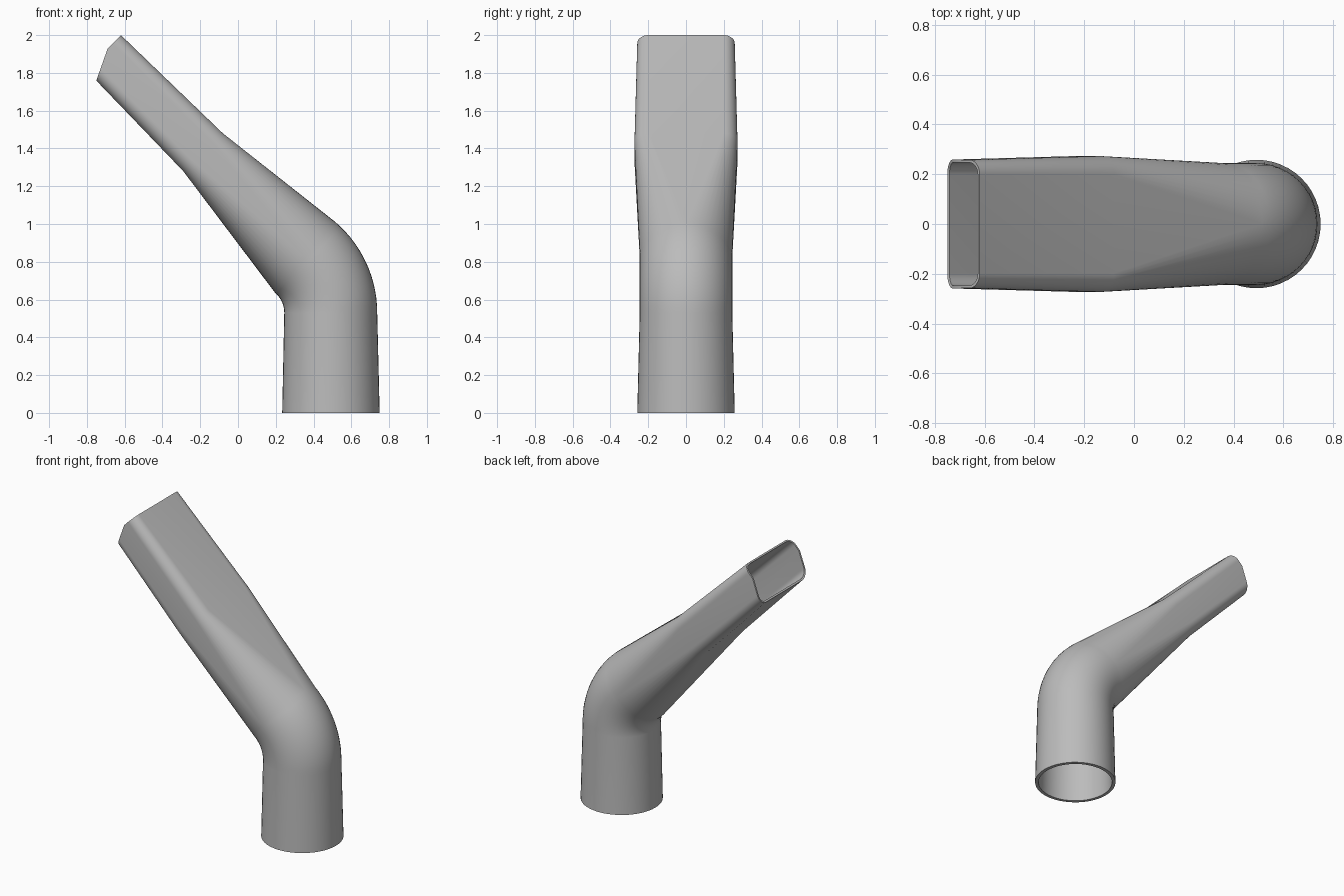
import bpy
import bmesh
from math import sin, cos, pi, radians
from mathutils import Vector

cube = bpy.data.objects.get("Cube")
if cube:
    bpy.data.objects.remove(cube)

grey = bpy.data.materials.new("plain grey")
grey.use_nodes = True
colour = (0.5, 0.5, 0.5, 1)
grey.diffuse_color = colour
grey.node_tree.nodes["Principled BSDF"].inputs["Base Color"].default_value = colour

CORNER_STEPS = 12


def section(bm, low, high, half_width, radius=None):
    """Rounded rectangle between two points of the xz plane; a full ellipse without radius."""
    low, high = Vector((low[0], 0, low[1])), Vector((high[0], 0, high[1]))
    centre, up = (low + high) / 2, (high - low).normalized()
    half_height = (high - low).length / 2
    ry, rz = (radius, radius) if radius else (half_width, half_height)
    ring = []
    for corner, (sy, sz) in enumerate([(1, 1), (-1, 1), (-1, -1), (1, -1)]):
        for i in range(CORNER_STEPS + 1):
            a = (corner + i / CORNER_STEPS) * pi / 2
            y = sy * (half_width - ry) + ry * cos(a)
            z = sz * (half_height - rz) + rz * sin(a)
            ring.append(bm.verts.new(centre + up * z + Vector((0, y, 0))))
    return ring


bm = bmesh.new()

# Tapered round socket
rings = [section(bm, (0.234, 0), (0.75, 0), 0.258)]

# Round elbow
BEND_STEPS, BEND_ANGLE = 14, radians(49.5)
for i in range(BEND_STEPS + 1):
    a = BEND_ANGLE * i / BEND_STEPS
    inner, outer = ((0.105 + r * cos(a), 0.53 + r * sin(a)) for r in (0.14, 0.632))
    rings.append(section(bm, inner, outer, 0.245))

# Flattened neck and mouth
rings.append(section(bm, (-0.29, 1.28), (-0.08, 1.48), 0.273, 0.075))
rings.append(section(bm, (-0.803, 1.814), (-0.62, 2.0), 0.258, 0.06))

for a, b in zip(rings, rings[1:]):
    for i in range(len(a)):
        j = (i + 1) % len(a)
        bm.faces.new((a[i], a[j], b[j], b[i]))
bmesh.ops.remove_doubles(bm, verts=bm.verts, dist=0.0005)

# Slanted cut across the lower part of the mouth
bmesh.ops.bisect_plane(bm, geom=bm.verts[:] + bm.edges[:] + bm.faces[:],
                       plane_co=(-0.75, 0, 1.76), plane_no=(-0.169, 0, 0.06),
                       clear_outer=True)
bmesh.ops.recalc_face_normals(bm, faces=bm.faces)
first = min(bm.faces, key=lambda f: f.calc_center_median().z)
if first.normal.dot(first.calc_center_median() - Vector((0.492, 0, 0.3))) < 0:
    bmesh.ops.reverse_faces(bm, faces=bm.faces)

mesh = bpy.data.meshes.new("nozzle")
bm.to_mesh(mesh)
bm.free()
mesh.materials.append(grey)
nozzle = bpy.data.objects.new("nozzle", mesh)
bpy.context.collection.objects.link(nozzle)

# Wall that thins towards the mouth
wall = nozzle.vertex_groups.new(name="wall")
for v in mesh.vertices:
    wall.add([v.index], 1 - 0.25 * v.co.z, 'REPLACE')
solid = nozzle.modifiers.new("wall", 'SOLIDIFY')
solid.thickness = 0.022
solid.offset = -1
solid.vertex_group = "wall"

bpy.context.view_layer.objects.active = nozzle
nozzle.select_set(True)
bpy.ops.object.modifier_apply(modifier="wall")
bpy.ops.object.shade_smooth_by_angle(angle=radians(30))
